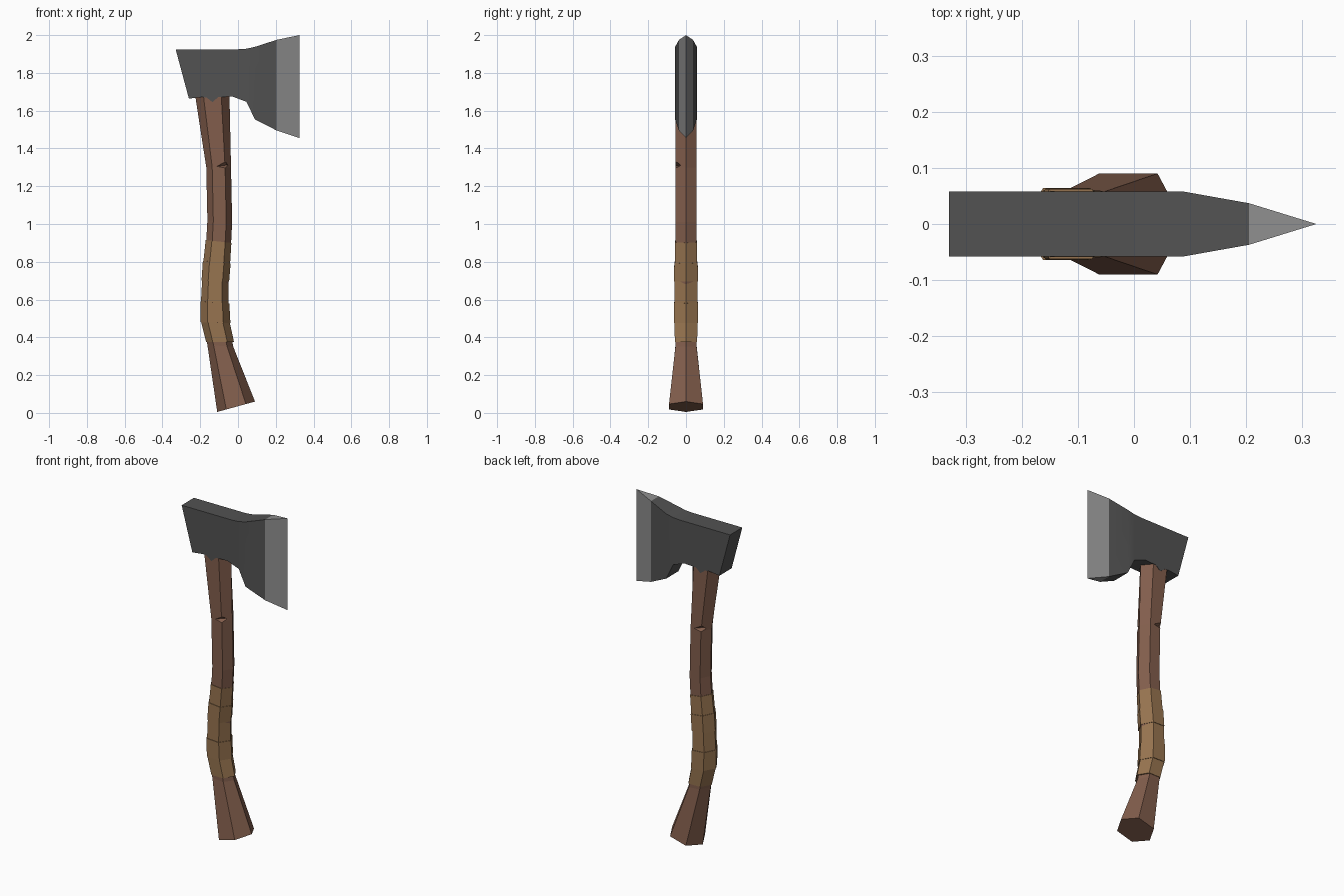
import bpy, bmesh
from mathutils import Vector

if "Cube" in bpy.data.objects:
    bpy.data.objects.remove(bpy.data.objects["Cube"])


def material(name, color):
    m = bpy.data.materials.new(name)
    m.diffuse_color = (*color, 1)
    m.use_nodes = True
    m.node_tree.nodes["Principled BSDF"].inputs["Base Color"].default_value = m.diffuse_color
    return m


STEEL = material("dark steel", (0.085, 0.085, 0.085))
EDGE = material("sharpened steel", (0.27, 0.27, 0.27))
WOOD = material("brown wood", (0.225, 0.112, 0.073))
LEATHER = material("tan leather", (0.31, 0.175, 0.08))


def make_object(name, bm, *mats):
    bmesh.ops.recalc_face_normals(bm, faces=bm.faces)
    me = bpy.data.meshes.new(name)
    bm.to_mesh(me)
    bm.free()
    ob = bpy.data.objects.new(name, me)
    bpy.context.collection.objects.link(ob)
    for m in mats:
        me.materials.append(m)
    return ob


def hex_loft(name, sections, mat):
    """Loft six-sided sections: (left x, left z, right x, right z, half depth)."""
    bm = bmesh.new()
    rings = []
    for lx, lz, rx, rz, h in sections:
        ring = []
        for t, y in ((0, 0), (.24, -h), (.76, -h), (1, 0), (.76, h), (.24, h)):
            ring.append(bm.verts.new((lx + (rx - lx) * t, y, lz + (rz - lz) * t)))
        rings.append(ring)
    for a, b in zip(rings, rings[1:]):
        for i in range(6):
            j = (i + 1) % 6
            bm.faces.new((a[i], a[j], b[j], b[i]))
    bm.faces.new(rings[0])
    bm.faces.new(rings[-1])
    return make_object(name, bm, mat)


# Curved wooden handle, flared at the foot
handle = hex_loft("handle", [
    (-.11, .005, .09, .06, .09),
    (-.162, .36, -.025, .35, .056),
    (-.188, .50, -.052, .48, .055),
    (-.190, .60, -.055, .60, .055),
    (-.168, .91, -.037, .89, .055),
    (-.162, 1.02, -.031, 1.01, .055),
    (-.168, 1.30, -.037, 1.30, .055),
    (-.225, 1.67, -.045, 1.67, .056),
    (-.235, 1.74, -.045, 1.74, .05)], WOOD)

# Small chips cut out of two opposite corners of the handle
for i, (x, y) in enumerate(((-.062, -.062), (-.142, .062))):
    bm = bmesh.new()
    arms = [bm.verts.new((x + dx, y + dy, 1.312 + dz)) for dx, dy, dz in
            ((-.06, 0, -.008), (0, -.04, 0), (.06, 0, -.008), (0, .04, 0))]
    up = bm.verts.new((x, y, 1.337))
    down = bm.verts.new((x, y, 1.292))
    for a, b in zip(arms, arms[1:] + arms[:1]):
        bm.faces.new((a, b, up))
        bm.faces.new((b, a, down))
    cutter = make_object(f"chip_cutter_{i}", bm, WOOD)
    cutter.hide_render = True
    cutter.hide_viewport = True
    mod = handle.modifiers.new("chip", "BOOLEAN")
    mod.operation = "DIFFERENCE"
    mod.solver = "EXACT"
    mod.object = cutter

# Leather grip: five overlapping bands
grip = [(-.170, .375, -.020, .375, .060), (-.196, .48, -.042, .475, .062),
        (-.197, .59, -.048, .580, .062), (-.191, .70, -.049, .695, .061),
        (-.184, .805, -.041, .79, .060), (-.172, .915, -.034, .90, .059)]
for i, (low, high) in enumerate(zip(grip, grip[1:])):
    g = .002 if i % 2 else -.001
    grow = lambda s: (s[0] - g, s[1], s[2] + g, s[3], s[4] + g)
    hex_loft(f"grip_band_{i + 1}", [grow(low), grow(high)], LEATHER)

# Axe head: outline points (x, z) with a thickness that tapers to the edge
top = [(-.33, 1.925), (0, 1.925), (.045, 1.928), (.09, 1.938), (.205, 1.975), (.325, 2.0)]
bottom = [(.325, 1.455), (.205, 1.495), (.09, 1.553), (.045, 1.647), (-.03, 1.675),
          (-.105, 1.672), (-.135, 1.645), (-.165, 1.669), (-.19, 1.672), (-.26, 1.664)]
outline = top + bottom


def half_thickness(x):
    return .0575 if x < .1 else .037 if x < .3 else 0


bm = bmesh.new()
sides = []
for s in (-1, 1):
    vs = [bm.verts.new((x, s * half_thickness(x), z)) for x, z in outline]
    sides.append(vs)
    bm.faces.new(vs[:4] + vs[8:])              # body
    bm.faces.new((vs[3], vs[4], vs[7], vs[8]))  # cheek
    bm.faces.new((vs[4], vs[5], vs[6], vs[7]))  # cutting bevel
f, b = sides
n = len(outline)
for i in range(n):
    if i != 5:
        j = (i + 1) % n
        bm.faces.new((f[i], f[j], b[j], b[i]))
bmesh.ops.remove_doubles(bm, verts=bm.verts, dist=1e-5)
for face in bm.faces:
    face.material_index = 1 if face.calc_center_median().x > .21 else 0
    face.smooth = True
# Only the swell from body to cheek is smooth
for e in bm.edges:
    e.smooth = (all(abs(v.co.x - .09) < .001 for v in e.verts)
                and abs(e.verts[0].co.z - e.verts[1].co.z) > .2)
make_object("axe_head", bm, STEEL, EDGE)
